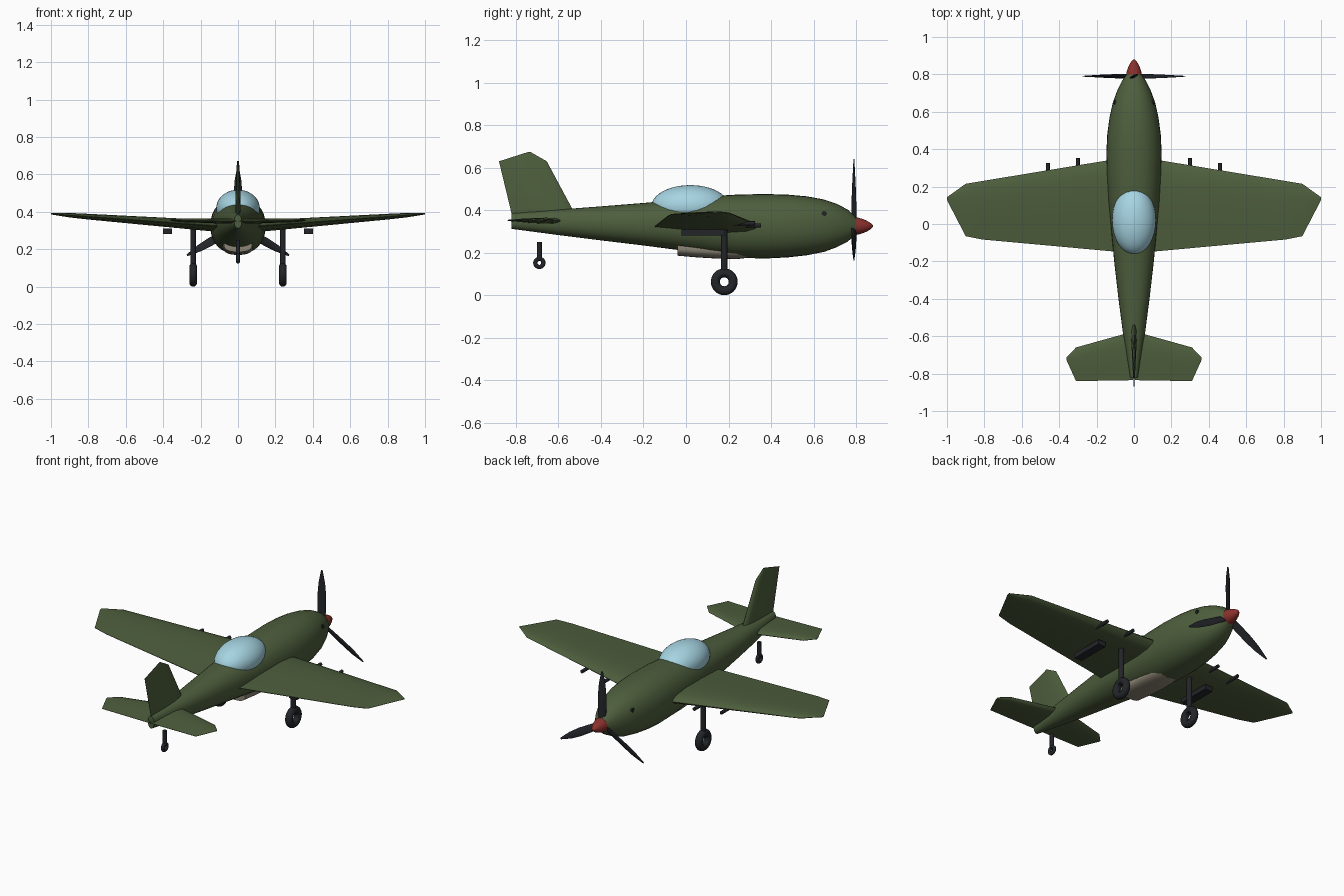
import bpy, bmesh
from math import pi, sin, cos, radians
from mathutils import Vector, Matrix

if "Cube" in bpy.data.objects:
    bpy.data.objects.remove(bpy.data.objects["Cube"])


def material(name, rgb):
    m = bpy.data.materials.new(name)
    m.diffuse_color = (*rgb, 1)
    m.use_nodes = True
    m.node_tree.nodes["Principled BSDF"].inputs["Base Color"].default_value = m.diffuse_color
    return m


OLIVE = material("olive", (0.075, 0.112, 0.046))
DARK = material("dark", (0.016, 0.018, 0.022))
RED = material("red", (0.26, 0.03, 0.025))
GLASS = material("glass", (0.38, 0.66, 0.76))
BEIGE = material("beige", (0.27, 0.24, 0.18))


def finish(bm, name, mat, mirror=False, angle=35):
    bmesh.ops.recalc_face_normals(bm, faces=bm.faces)
    mesh = bpy.data.meshes.new(name)
    bm.to_mesh(mesh)
    bm.free()
    mesh.materials.append(mat)
    ob = bpy.data.objects.new(name, mesh)
    bpy.context.collection.objects.link(ob)
    if mirror:
        ob.modifiers.new("mirror", 'MIRROR')
    bpy.ops.object.select_all(action='DESELECT')
    ob.select_set(True)
    bpy.context.view_layer.objects.active = ob
    bpy.ops.object.shade_smooth_by_angle(angle=radians(angle))
    return ob


def loft(bm, rings):
    loops = [[bm.verts.new(p) for p in ring] for ring in rings]
    for a, b in zip(loops, loops[1:]):
        for i in range(len(a)):
            j = (i + 1) % len(a)
            bm.faces.new((a[i], a[j], b[j], b[i]))
    bm.faces.new(loops[0])
    bm.faces.new(loops[-1])


def oval(y, half_w, bottom, top, power=2.0, n=32):
    def f(v):
        return abs(v) ** (2 / power) * (1 if v >= 0 else -1)
    zc, h = (top + bottom) / 2, (top - bottom) / 2
    return [Vector((half_w * f(cos(2 * pi * i / n)), y, zc + h * f(sin(2 * pi * i / n))))
            for i in range(n)]


# unit aerofoil: (fraction of chord, fraction of half thickness)
FOIL = [(0, 0), (0.03, 0.45), (0.12, 0.85), (0.3, 1), (0.6, 0.7), (1, 0.06)]


def foil(span, lead, trail, offset, thick, upright=False):
    pts = FOIL + [(c, -t) for c, t in FOIL[:0:-1]]
    out = []
    for c, t in pts:
        y, o = lead + (trail - lead) * c, offset + t * thick / 2
        out.append(Vector((o, y, span)) if upright else Vector((span, y, o)))
    return out


def rod(bm, a, b, r, n=16):
    a, b = Vector(a), Vector(b)
    d = b - a
    mat = Matrix.Translation((a + b) / 2) @ d.to_track_quat('Z', 'Y').to_matrix().to_4x4()
    bmesh.ops.create_cone(bm, cap_ends=True, segments=n, radius1=r, radius2=r,
                          depth=d.length, matrix=mat)


def tyre(bm, centre, major, minor, n=32, m=14):
    c = Vector(centre)
    rings = []
    for i in range(n):
        a = 2 * pi * i / n
        rings.append([bm.verts.new(c + Vector((minor * sin(2 * pi * k / m),
                      (major + minor * cos(2 * pi * k / m)) * cos(a),
                      (major + minor * cos(2 * pi * k / m)) * sin(a)))) for k in range(m)])
    for i in range(n):
        p, q = rings[i], rings[(i + 1) % n]
        for k in range(m):
            bm.faces.new((p[k], p[(k + 1) % m], q[(k + 1) % m], q[k]))


# fuselage
stations = [(-0.82, 0.02, 0.312, 0.385), (-0.6, 0.057, 0.283, 0.403), (-0.4, 0.083, 0.258, 0.418),
            (-0.2, 0.106, 0.234, 0.434), (0, 0.125, 0.208, 0.452), (0.12, 0.137, 0.19, 0.466),
            (0.25, 0.145, 0.175, 0.474), (0.38, 0.148, 0.173, 0.476), (0.48, 0.143, 0.178, 0.473),
            (0.57, 0.131, 0.188, 0.465), (0.65, 0.113, 0.204, 0.45), (0.71, 0.091, 0.226, 0.43),
            (0.76, 0.067, 0.252, 0.403), (0.8, 0.04, 0.285, 0.366)]
bm = bmesh.new()
loft(bm, [oval(*s, power=2.2) for s in stations])
finish(bm, "fuselage", OLIVE)

# belly radiator fairing
bm = bmesh.new()
loft(bm, [oval(y, w, lo, 0.26, 2.6) for y, w, lo in
          [(-0.04, 0.075, 0.186), (0.05, 0.08, 0.178), (0.15, 0.083, 0.172),
           (0.24, 0.08, 0.17), (0.31, 0.07, 0.178), (0.36, 0.05, 0.2)]])
finish(bm, "belly_fairing", BEIGE)

# canopy bubble
bm = bmesh.new()
bmesh.ops.create_uvsphere(bm, u_segments=32, v_segments=20, radius=1,
                          matrix=Matrix.Translation((0, 0.02, 0.418))
                          @ Matrix.Diagonal((0.117, 0.183, 0.1, 1)))
finish(bm, "canopy", GLASS)

# wings, mirrored
bm = bmesh.new()
loft(bm, [foil(*s) for s in [(0.02, 0.36, -0.155, 0.317, 0.066), (0.81, 0.23, -0.083, 0.375, 0.03),
                             (0.9, 0.215, -0.065, 0.382, 0.024), (1.0, 0.143, 0.128, 0.39, 0.008)]])
finish(bm, "wings", OLIVE, True)

# tailplane, mirrored
bm = bmesh.new()
loft(bm, [foil(*s) for s in [(0.005, -0.575, -0.835, 0.35, 0.03), (0.31, -0.66, -0.84, 0.354, 0.018),
                             (0.36, -0.712, -0.73, 0.356, 0.008)]])
finish(bm, "tailplane", OLIVE, True)

# fin
bm = bmesh.new()
loft(bm, [foil(*s, upright=True) for s in [(0.36, -0.51, -0.815, 0, 0.032),
                                           (0.63, -0.655, -0.88, 0, 0.018),
                                           (0.673, -0.73, -0.745, 0, 0.008)]])
finish(bm, "tail_fin", OLIVE)

# spinner
bm = bmesh.new()
loft(bm, [oval(y, r, 0.325 - r, 0.325 + r) for y, r in
          [(0.79, 0.042), (0.81, 0.04), (0.83, 0.034), (0.85, 0.026), (0.868, 0.015), (0.88, 0.004)]])
finish(bm, "spinner", RED)

# three twisted propeller blades
bm = bmesh.new()
for k in range(3):
    spin = Matrix.Translation((0, 0.79, 0.325)) @ Matrix.Rotation(k * 2 * pi / 3, 4, 'Y')
    rings = []
    for z, w, t, twist in [(0.0, 0.034, 0.016, 35), (0.08, 0.046, 0.013, 28), (0.17, 0.048, 0.01, 20),
                           (0.24, 0.038, 0.008, 14), (0.315, 0.01, 0.004, 8)]:
        turn = Matrix.Rotation(radians(twist), 4, 'Z')
        rings.append([spin @ (turn @ Vector((w / 2 * cos(a), t / 2 * sin(a), z)))
                      for a in [i * pi / 5 for i in range(10)]])
    loft(bm, rings)
finish(bm, "propeller_blades", DARK)

# main landing gear, mirrored
bm = bmesh.new()
rod(bm, (0.24, 0.18, 0.085), (0.24, 0.18, 0.325), 0.015)
finish(bm, "main_gear_struts", DARK, True)
bm = bmesh.new()
tyre(bm, (0.24, 0.18, 0.063), 0.042, 0.021)
finish(bm, "main_wheels", DARK, True)

# tail wheel
bm = bmesh.new()
rod(bm, (0, -0.69, 0.165), (0, -0.69, 0.25), 0.012)
finish(bm, "tail_strut", DARK)
bm = bmesh.new()
tyre(bm, (0, -0.69, 0.152), 0.019, 0.01)
finish(bm, "tail_wheel", DARK)

# wing gun barrels, mirrored
bm = bmesh.new()
for x, y, z in [(0.3, 0.352, 0.328), (0.46, 0.325, 0.338)]:
    rod(bm, (x, y - 0.1, z), (x, y, z), 0.01, 12)
finish(bm, "gun_barrels", DARK, True)

# under-wing racks, mirrored
bm = bmesh.new()
bmesh.ops.create_cube(bm, size=1, matrix=Matrix.Translation((0.377, 0.08, 0.296))
                      @ Matrix.Diagonal((0.05, 0.2, 0.028, 1)))
finish(bm, "wing_racks", DARK, True)

# exhaust stubs, mirrored
bm = bmesh.new()
rod(bm, (0.07, 0.65, 0.383), (0.107, 0.65, 0.383), 0.012, 12)
finish(bm, "exhaust_stubs", DARK, True)
